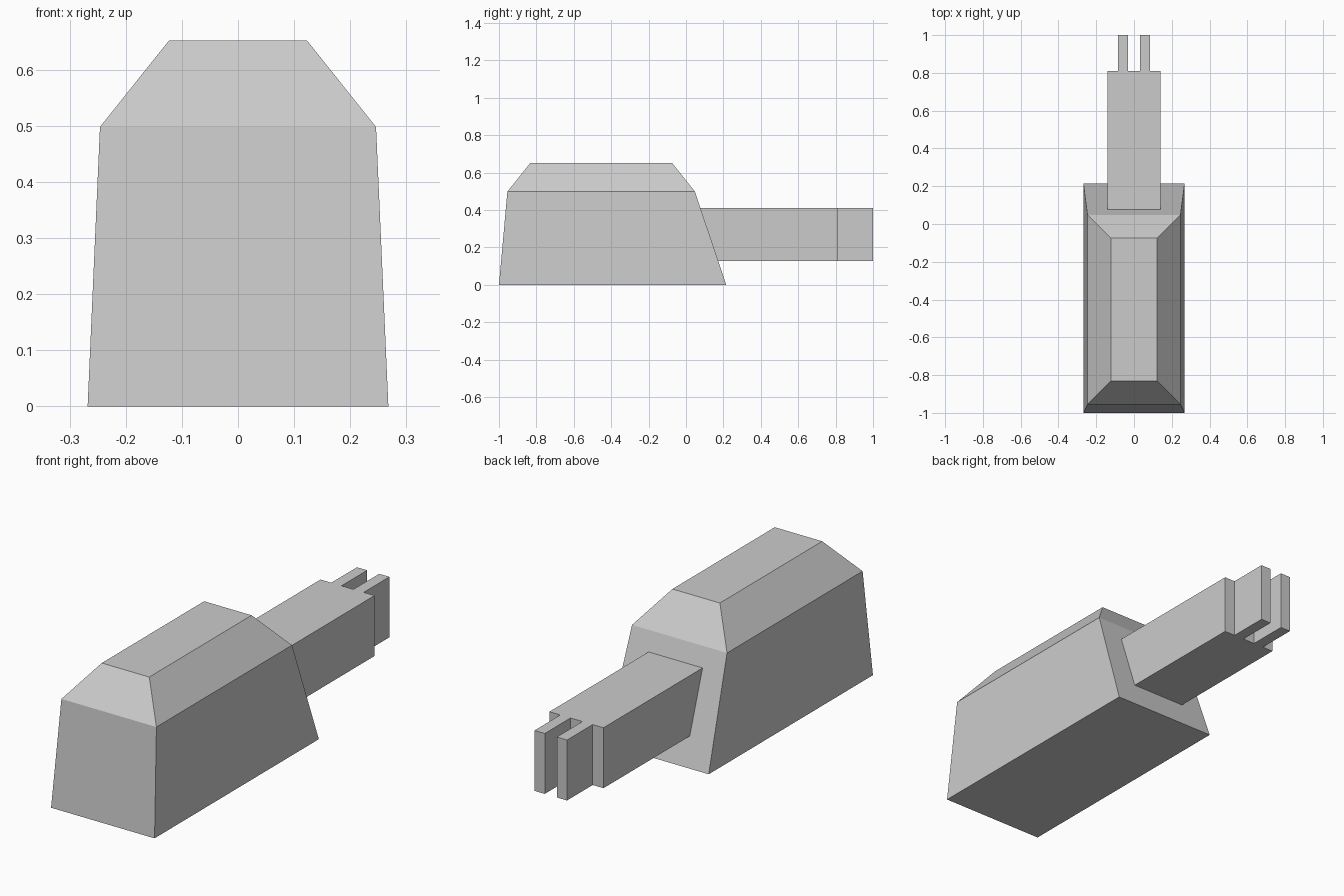
import bpy
import bmesh

old = bpy.data.objects.get("Cube")
if old:
    bpy.data.objects.remove(old, do_unlink=True)

grey = bpy.data.materials.new("plain grey")
grey.use_nodes = True
colour = (0.6, 0.6, 0.6, 1)
grey.diffuse_color = colour
grey.node_tree.nodes["Principled BSDF"].inputs["Base Color"].default_value = colour


def loft(name, levels):
    """Stack rectangles (x0, x1, y0, y1, z) into a closed solid."""
    bm = bmesh.new()
    rings = [[bm.verts.new((x, y, z)) for x, y in
              ((x0, y0), (x1, y0), (x1, y1), (x0, y1))]
             for x0, x1, y0, y1, z in levels]
    bm.faces.new(rings[0][::-1])
    bm.faces.new(rings[-1])
    for low, high in zip(rings, rings[1:]):
        for i in range(4):
            j = (i + 1) % 4
            bm.faces.new((low[i], low[j], high[j], high[i]))
    mesh = bpy.data.meshes.new(name)
    bm.to_mesh(mesh)
    bm.free()
    mesh.materials.append(grey)
    obj = bpy.data.objects.new(name, mesh)
    bpy.context.collection.objects.link(obj)
    return obj


# Tapered housing with a chamfered crown
loft("housing", [(-0.268, 0.268, -1, 0.215, 0),
                 (-0.246, 0.246, -0.955, 0.048, 0.498),
                 (-0.123, 0.123, -0.832, -0.075, 0.652)])

# Arm coming out of the sloping back
BOTTOM, TOP = 0.128, 0.411
loft("arm", [(-0.14, 0.14, 0.07, 0.81, z) for z in (BOTTOM, TOP)])

# Pair of upright prongs at the end of the arm
for side, name in ((-1, "right_prong"), (1, "left_prong")):
    x0, x1 = sorted((side * 0.031, side * 0.084))
    loft(name, [(x0, x1, 0.81, 1, z) for z in (BOTTOM, TOP)])
